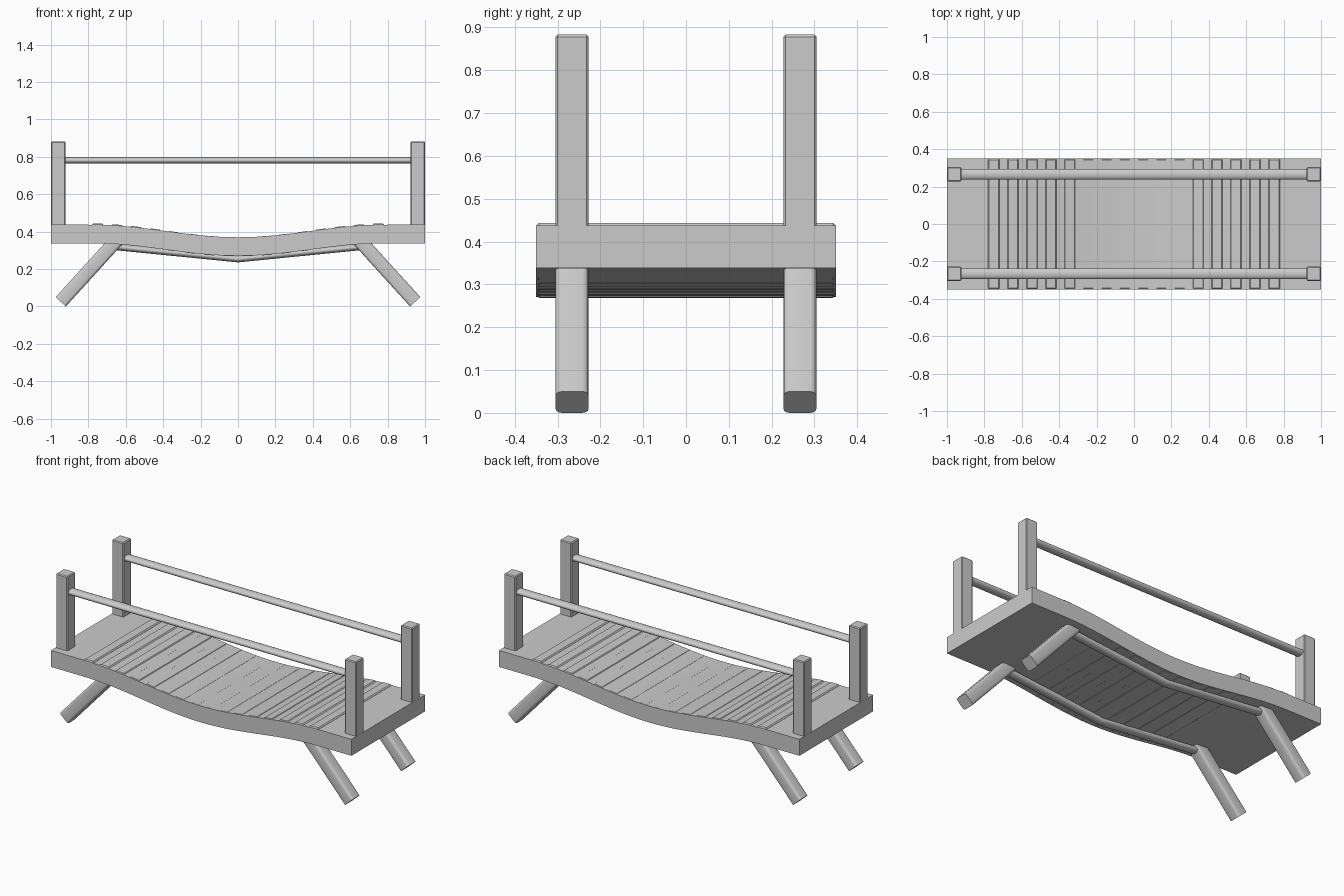
import bpy, bmesh, math
from mathutils import Vector, Matrix

if "Cube" in bpy.data.objects:
    bpy.data.objects.remove(bpy.data.objects["Cube"])


def finish(bm, name, smooth=None):
    bmesh.ops.recalc_face_normals(bm, faces=bm.faces)
    me = bpy.data.meshes.new(name)
    bm.to_mesh(me)
    bm.free()
    ob = bpy.data.objects.new(name, me)
    bpy.context.collection.objects.link(ob)
    if smooth:
        bpy.ops.object.select_all(action='DESELECT')
        ob.select_set(True)
        bpy.context.view_layer.objects.active = ob
        bpy.ops.object.shade_smooth_by_angle(angle=math.radians(smooth))
    return ob


def box(name, size, matrix, bevel=0.0, segments=1, smooth=None, lengthwise=False):
    bm = bmesh.new()
    bmesh.ops.create_cube(bm, size=1.0, matrix=Matrix.Diagonal((*size, 1)))
    if bevel:
        edges = [e for e in bm.edges if not lengthwise or
                 abs(e.verts[0].co.x - e.verts[1].co.x) > 1e-4]
        bmesh.ops.bevel(bm, geom=edges, offset=bevel, segments=segments,
                        profile=0.5, affect='EDGES')
    bm.transform(matrix)
    return finish(bm, name, smooth)


def bar_matrix(a, b):
    # local x runs from a to b, local y stays along world y
    d = (b - a).normalized()
    up = d.cross(Vector((0, 1, 0)))
    rot = Matrix((d, (0, 1, 0), up)).transposed().to_4x4()
    return Matrix.Translation((a + b) / 2) @ rot


def oval_bar(name, a, b, ry, rz):
    a, b = Vector(a), Vector(b)
    bm = bmesh.new()
    bmesh.ops.create_cone(bm, cap_ends=True, segments=24, radius1=1, radius2=1, depth=1,
                          matrix=Matrix.Rotation(math.pi / 2, 4, 'Y'))
    bm.transform(bar_matrix(a, b) @ Matrix.Diagonal(((b - a).length, ry, rz, 1)))
    return finish(bm, name, 40)


def sag(x):
    # flat ends, cosine dip in the middle
    return -0.0335 * (1 + math.cos(math.pi * min(abs(x) / 0.78, 1)))


# sagging deck
xs = [-1] + [-0.8 + 0.05 * i for i in range(33)] + [1]
bm = bmesh.new()
outline = [(x, 0.437 + sag(x)) for x in xs] + [(x, 0.338 + sag(x)) for x in reversed(xs)]
face = bm.faces.new([bm.verts.new((x, -0.35, z)) for x, z in outline])
ext = bmesh.ops.extrude_face_region(bm, geom=[face])
bmesh.ops.translate(bm, vec=(0, 0.7, 0),
                    verts=[v for v in ext['geom'] if isinstance(v, bmesh.types.BMVert)])
finish(bm, "deck", 30)

# slats standing slightly proud of the deck
for i in range(16):
    x = -0.75 + 0.1 * i
    lift = 0.005 - 0.006 * max(0, math.cos(math.pi * x / 1.5))
    tilt = math.atan((sag(x + 0.01) - sag(x - 0.01)) / 0.02)
    m = Matrix.Translation((x, 0, 0.3875 + sag(x) + lift)) @ Matrix.Rotation(-tilt, 4, 'Y')
    box(f"slat_{i + 1}", (0.062, 0.699, 0.102), m, 0.006)

for sy, side in ((-1, "front"), (1, "back")):
    y = 0.266 * sy
    # handrail
    oval_bar(f"{side}_handrail", (-0.94, y, 0.781), (0.94, y, 0.781), 0.029, 0.0175)
    for sx, end in ((-1, "left"), (1, "right")):
        # post
        box(f"{side}_{end}_post", (0.076, 0.077, 0.5),
            Matrix.Translation((0.961 * sx, y, 0.633)), 0.005)
        # splayed leg
        a, b = Vector((0.9475 * sx, y, 0.025)), Vector((0.645 * sx, y, 0.358))
        box(f"{side}_{end}_leg", ((b - a).length, 0.077, 0.074), bar_matrix(a, b),
            0.014, 3, 60, True)
        # lower brace
        oval_bar(f"{side}_{end}_brace", (0.67 * sx, y, 0.32), (-0.003 * sx, y, 0.253),
                 0.029, 0.0175)
